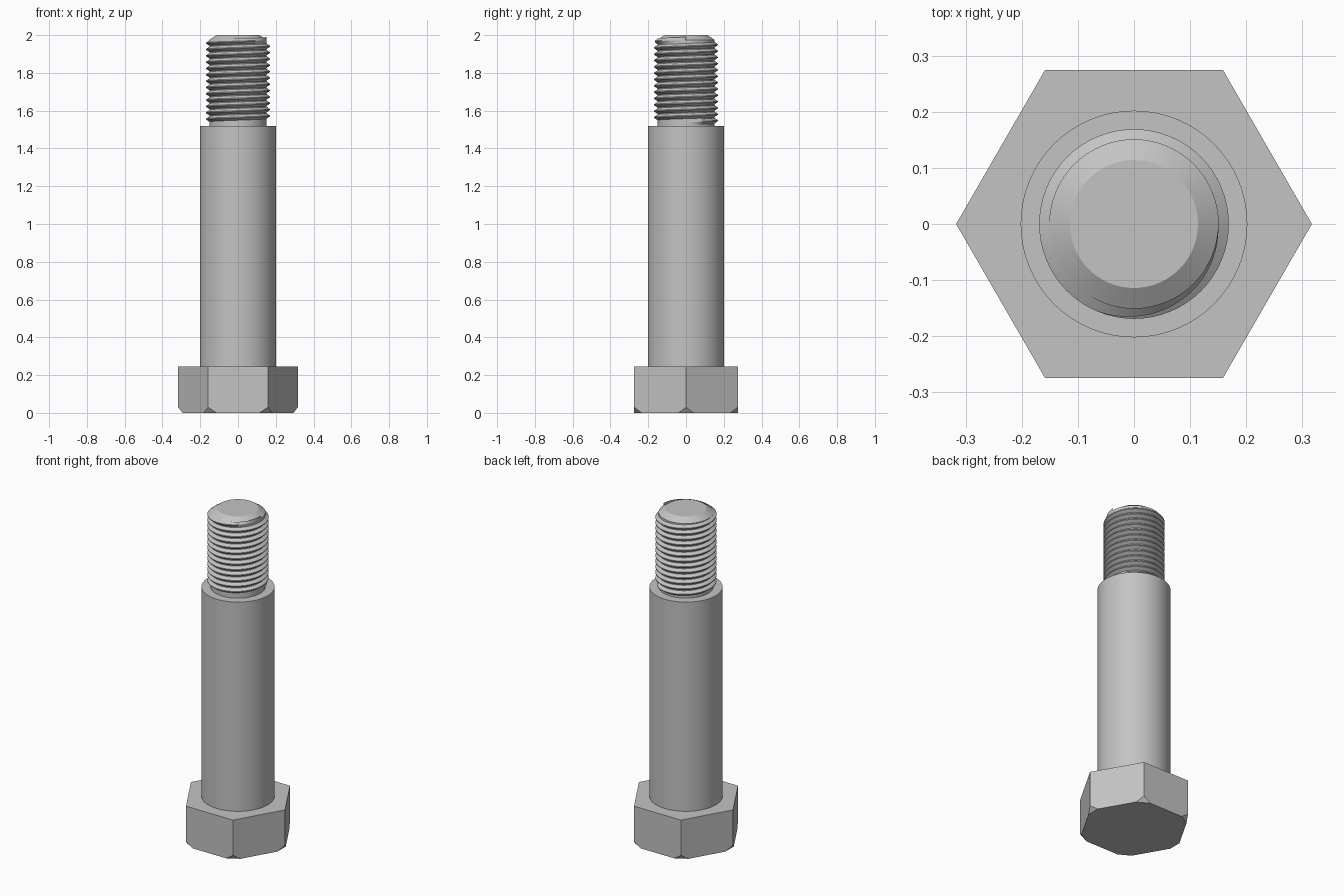
import bpy, bmesh, math
from mathutils import Vector

cube = bpy.data.objects.get("Cube")
if cube:
    bpy.data.objects.remove(cube, do_unlink=True)

steel = bpy.data.materials.new("grey steel")
steel.use_nodes = True
GREY = (0.55, 0.55, 0.55, 1)
steel.diffuse_color = GREY
steel.node_tree.nodes["Principled BSDF"].inputs["Base Color"].default_value = GREY

HEX_R, HEAD_H = 0.317, 0.245
SHANK_R, SHANK_TOP = 0.202, 1.52
ROOT_R, CREST_R = 0.151, 0.169
SEGS = 64


def make_object(name, bm, smooth_angle=None):
    bmesh.ops.recalc_face_normals(bm, faces=bm.faces)
    mesh = bpy.data.meshes.new(name)
    bm.to_mesh(mesh)
    bm.free()
    mesh.materials.append(steel)
    obj = bpy.data.objects.new(name, mesh)
    bpy.context.collection.objects.link(obj)
    if smooth_angle:
        bpy.ops.object.select_all(action="DESELECT")
        obj.select_set(True)
        bpy.context.view_layer.objects.active = obj
        bpy.ops.object.shade_smooth_by_angle(angle=math.radians(smooth_angle))
    return obj


def ring(bm, radius, z, sides):
    return [bm.verts.new((radius * math.cos(a), radius * math.sin(a), z))
            for a in (math.tau * i / sides for i in range(sides))]


def turned(name, profile, sides, smooth_angle=None):
    """Closed solid from (radius, height) pairs, bottom to top."""
    bm = bmesh.new()
    rings = [ring(bm, r, z, sides) for r, z in profile]
    for low, high in zip(rings, rings[1:]):
        for i in range(sides):
            j = (i + 1) % sides
            bm.faces.new((low[i], low[j], high[j], high[i]))
    bm.faces.new(rings[0][::-1])
    bm.faces.new(rings[-1])
    return make_object(name, bm, smooth_angle)


# Hexagonal head with its lower corners cut away
head = turned("hex_head", [(HEX_R, 0), (HEX_R, HEAD_H)], 6)
bm = bmesh.new()
bm.from_mesh(head.data)
for k in range(6):
    a = math.tau * k / 6
    out = Vector((math.cos(a), math.sin(a), 0))
    cut = bmesh.ops.bisect_plane(
        bm, geom=bm.verts[:] + bm.edges[:] + bm.faces[:],
        plane_co=out * 0.294, plane_no=out * 0.03 - Vector((0, 0, 0.023)),
        clear_outer=True)
    bmesh.ops.edgenet_fill(
        bm, edges=[e for e in cut["geom_cut"] if isinstance(e, bmesh.types.BMEdge)])
bmesh.ops.recalc_face_normals(bm, faces=bm.faces)
bm.to_mesh(head.data)
bm.free()

# Plain shank and the threaded core with its chamfered tip
turned("shank", [(SHANK_R, HEAD_H), (SHANK_R, SHANK_TOP)], SEGS, 30)
turned("thread_core", [(ROOT_R, SHANK_TOP), (ROOT_R, 1.975), (0.114, 2.0)], SEGS, 25)

# Helical thread ridge, fading into the core at both ends
TURNS, PITCH = 13, 0.0335
START_Z = SHANK_TOP + 0.019
bm = bmesh.new()
steps = TURNS * SEGS
previous = None
for i in range(steps + 1):
    a = math.tau * i / SEGS
    z = START_Z + PITCH * i / SEGS
    fade = min(1, i / 12, (steps - i) / 20)
    crest = ROOT_R - 0.001 + (CREST_R - ROOT_R + 0.001) * fade
    section = [bm.verts.new((r * math.cos(a), r * math.sin(a), z + dz * PITCH))
               for r, dz in ((ROOT_R - 0.001, -0.46), (crest, -0.07),
                             (crest, 0.07), (ROOT_R - 0.001, 0.46))]
    if previous:
        for k in range(3):
            bm.faces.new((previous[k], section[k], section[k + 1], previous[k + 1]))
    previous = section
make_object("thread_ridge", bm, 25)
